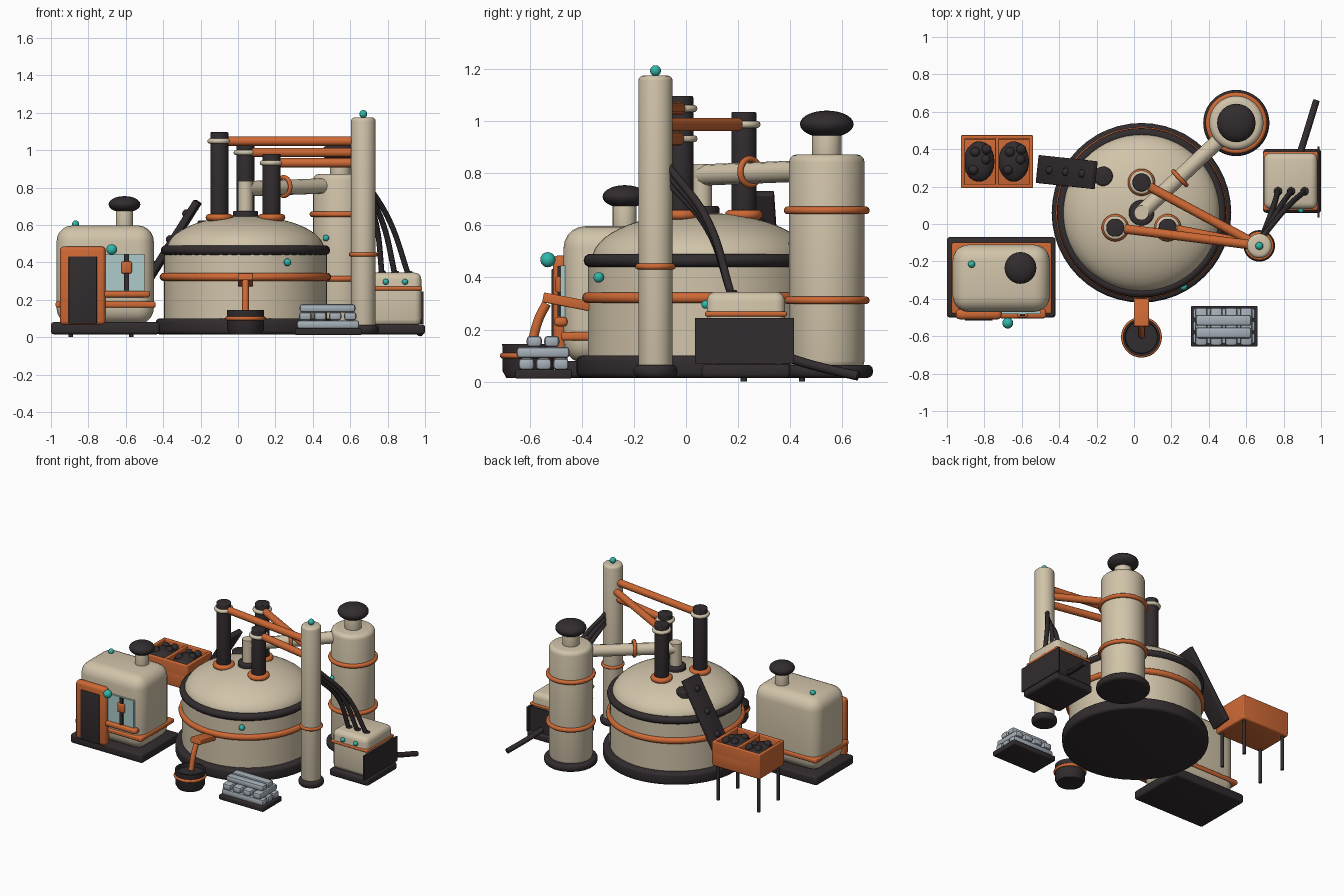
import bpy, math
from mathutils import Vector

if "Cube" in bpy.data.objects:
    bpy.data.objects.remove(bpy.data.objects["Cube"])


def material(name, rgb):
    m = bpy.data.materials.new(name)
    m.diffuse_color = (*rgb, 1)
    m.use_nodes = True
    m.node_tree.nodes["Principled BSDF"].inputs["Base Color"].default_value = m.diffuse_color
    return m


CREAM = material("cream paint", (0.64, 0.55, 0.40))
ORANGE = material("orange paint", (0.62, 0.14, 0.035))
DARK = material("dark iron", (0.032, 0.025, 0.027))
TEAL = material("teal lamp", (0.03, 0.48, 0.40))
STEEL = material("pale steel", (0.38, 0.43, 0.48))
GLASS = material("pale glass", (0.42, 0.60, 0.60))


def finish(name, mat, smooth=True):
    o = bpy.context.object
    o.name = name
    o.data.materials.append(mat)
    if smooth:
        bpy.ops.object.shade_smooth_by_angle(angle=math.radians(40))
    return o


def box(name, mat, lo, hi, bevel=0.0, segs=3):
    """Box between two corners, with optional rounded edges."""
    lo, hi = Vector(lo), Vector(hi)
    bpy.ops.mesh.primitive_cube_add(size=1, location=(lo + hi) / 2)
    o = bpy.context.object
    o.scale = hi - lo
    bpy.ops.object.transform_apply(location=False, rotation=False)
    if bevel:
        b = o.modifiers.new("round", "BEVEL")
        b.width, b.segments = bevel, segs
        bpy.ops.object.modifier_apply(modifier="round")
    return finish(name, mat)


def lathe(name, mat, centre, profile, n=48):
    """Revolve (radius, z) points about a vertical axis."""
    verts, faces = [], []
    for r, z in profile:
        for i in range(n):
            a = 2 * math.pi * i / n
            verts.append((r * math.cos(a), r * math.sin(a), z))
    for k in range(len(profile) - 1):
        for i in range(n):
            j = (i + 1) % n
            faces.append((k * n + i, k * n + j, (k + 1) * n + j, (k + 1) * n + i))
    faces.append(tuple(reversed(range(n))))
    faces.append(tuple(range((len(profile) - 1) * n, len(profile) * n)))
    me = bpy.data.meshes.new(name)
    me.from_pydata(verts, [], faces)
    o = bpy.data.objects.new(name, me)
    o.location = (*centre, 0)
    bpy.context.collection.objects.link(o)
    bpy.ops.object.select_all(action="DESELECT")
    o.select_set(True)
    bpy.context.view_layer.objects.active = o
    return finish(name, mat)


def drum(name, mat, centre, r, z0, z1, rnd=0.015):
    """Vertical cylinder with rounded rims."""
    steps = [math.radians(a) for a in (0, 30, 60, 90)]
    low = [(r - rnd + rnd * math.sin(a), z0 + rnd - rnd * math.cos(a)) for a in steps]
    high = [(r - rnd + rnd * math.cos(a), z1 - rnd + rnd * math.sin(a)) for a in steps]
    return lathe(name, mat, centre, low + high)


def ring(name, mat, loc, major, minor, axis=(0, 0, 1)):
    bpy.ops.mesh.primitive_torus_add(location=loc, major_radius=major, minor_radius=minor,
                                     major_segments=48, minor_segments=10,
                                     rotation=Vector(axis).to_track_quat("Z", "Y").to_euler())
    return finish(name, mat)


def ball(name, mat, loc, size):
    bpy.ops.mesh.primitive_uv_sphere_add(segments=24, ring_count=14, radius=1, location=loc)
    bpy.context.object.scale = size if isinstance(size, tuple) else (size,) * 3
    return finish(name, mat)


def tube(name, mat, pts, r, curved=False):
    """Round pipe through points, straight or bent smoothly."""
    cu = bpy.data.curves.new(name, "CURVE")
    cu.dimensions, cu.bevel_depth, cu.bevel_resolution, cu.use_fill_caps = "3D", r, 4, True
    cu.resolution_u = 8
    if curved:
        sp = cu.splines.new("BEZIER")
        sp.bezier_points.add(len(pts) - 1)
        for p, co in zip(sp.bezier_points, pts):
            p.co, p.handle_left_type, p.handle_right_type = co, "AUTO", "AUTO"
    else:
        sp = cu.splines.new("POLY")
        sp.points.add(len(pts) - 1)
        for p, co in zip(sp.points, pts):
            p.co = (*co, 1)
    o = bpy.data.objects.new(name, cu)
    bpy.context.collection.objects.link(o)
    bpy.ops.object.select_all(action="DESELECT")
    o.select_set(True)
    bpy.context.view_layer.objects.active = o
    bpy.ops.object.convert(target="MESH")
    return finish(name, mat)


# Furnace vessel: base, shell, bands and domed roof
V = (0.04, 0.06)
drum("vessel_base", DARK, V, 0.48, 0.015, 0.10, 0.02)
lathe("vessel_shell", CREAM, V, [(0.435, 0.09), (0.435, 0.47), (0.40, 0.48)], 64)
ring("vessel_orange_band", ORANGE, (*V, 0.322), 0.437, 0.022)
ring("vessel_dark_rim", DARK, (*V, 0.465), 0.427, 0.026)
dome = [(0.42 * math.cos(t), 0.47 + 0.178 * math.sin(t)) for t in [i * math.pi / 26 for i in range(13)]]
lathe("vessel_roof", CREAM, V, dome, 64)
drum("roof_port", DARK, V, 0.068, 0.62, 0.675, 0.01)
ball("vessel_lamp", TEAL, (0.265, -0.335, 0.40), 0.02)

# Tall mast
M = (0.67, -0.117)
drum("mast_foot", DARK, M, 0.084, 0.015, 0.065, 0.02)
drum("mast", CREAM, M, 0.066, 0.05, 1.175, 0.02)
ring("mast_band", ORANGE, (*M, 0.442), 0.066, 0.012)
ball("mast_lamp", TEAL, (*M, 1.193), 0.021)

# Three electrodes, each with a clamp arm to the mast
for x, y, top in ((-0.10, -0.02, 1.096), (0.04, 0.222, 1.035), (0.18, -0.02, 0.98)):
    drum("electrode", DARK, (x, y), 0.048, 0.55, top, 0.006)
    ring("electrode_seal", ORANGE, (x, y, 0.64), 0.054, 0.019)
    ring("electrode_clamp", CREAM, (x, y, top - 0.048), 0.05, 0.014)
    d = (Vector(M) - Vector((x, y))).normalized() * 0.05
    tube("clamp_arm", ORANGE, [(x + d.x, y + d.y, top - 0.048), (*M, top - 0.048)], 0.025)

# Exhaust duct from the roof to the filter tower
tube("exhaust_riser", CREAM, [(0.04, 0.06, 0.64), (0.04, 0.06, 0.835)], 0.04)
tube("exhaust_duct", CREAM, [(0.04, 0.06, 0.793), (0.50, 0.49, 0.81)], 0.041)
ring("duct_flange", ORANGE, (0.245, 0.245, 0.805), 0.05, 0.012, (0.46, 0.43, 0.015))

# Filter tower with mushroom cap
T = (0.547, 0.54)
drum("tower_foot", DARK, T, 0.177, 0.015, 0.065, 0.02)
drum("tower", CREAM, T, 0.145, 0.05, 0.872, 0.03)
for z in (0.312, 0.657):
    ring("tower_band", ORANGE, (*T, z), 0.15, 0.015)
drum("tower_neck", CREAM, T, 0.056, 0.85, 0.96, 0.005)
ball("tower_cap", DARK, (*T, 0.988), (0.103, 0.103, 0.052))
ball("tower_lamp", TEAL, (0.47, 0.41, 0.53), 0.017)

# Control cabin
box("cabin_base", DARK, (-1.0, -0.50, 0.015), (-0.42, -0.07, 0.08), 0.015)
box("cabin_body", CREAM, (-0.97, -0.47, 0.07), (-0.45, -0.11, 0.597), 0.085, 5)
box("cabin_band", ORANGE, (-0.975, -0.48, 0.158), (-0.44, -0.10, 0.19), 0.01)
box("door_frame", ORANGE, (-0.953, -0.51, 0.065), (-0.708, -0.455, 0.485), 0.022)
box("door_panel", DARK, (-0.905, -0.516, 0.072), (-0.755, -0.50, 0.432), 0.005)
box("window", GLASS, (-0.71, -0.482, 0.24), (-0.50, -0.465, 0.445))
box("window_sill", ORANGE, (-0.72, -0.505, 0.212), (-0.47, -0.455, 0.248), 0.014)
box("window_bar", DARK, (-0.609, -0.492, 0.25), (-0.583, -0.475, 0.443))
box("window_latch", ORANGE, (-0.624, -0.50, 0.34), (-0.568, -0.478, 0.405), 0.01)
ball("door_lamp", TEAL, (-0.675, -0.53, 0.468), 0.029)
ball("roof_lamp", TEAL, (-0.868, -0.215, 0.605), 0.019)
drum("cabin_vent_neck", CREAM, (-0.607, -0.235), 0.046, 0.57, 0.68, 0.005)
ball("cabin_vent_cap", DARK, (-0.607, -0.235, 0.71), (0.085, 0.085, 0.044))

# Tapping spout, metal stream and ladle
o = box("tapping_spout", ORANGE, (0.0, -0.55, 0.287), (0.08, -0.36, 0.325), 0.006)
o.rotation_euler.x = math.radians(-11)
tube("metal_stream", ORANGE, [(0.04, -0.535, 0.30), (0.04, -0.565, 0.24), (0.04, -0.595, 0.13)], 0.018, True)
L = (0.04, -0.605)
lathe("ladle", DARK, L, [(0.085, 0.015), (0.098, 0.04), (0.10, 0.145), (0.088, 0.145), (0.085, 0.12), (0.01, 0.118)])
ring("ladle_band", ORANGE, (*L, 0.10), 0.098, 0.011)

# Ingot pallet: three crossed layers
box("pallet", DARK, (0.305, -0.655, 0.012), (0.66, -0.438, 0.047), 0.006)
for y in (-0.612, -0.546, -0.48):
    box("ingot_low", STEEL, (0.315, y - 0.03, 0.045), (0.648, y + 0.03, 0.09), 0.014, 2)
for x in (0.36, 0.44, 0.52, 0.60):
    box("ingot_middle", STEEL, (x - 0.033, -0.65, 0.09), (x + 0.033, -0.447, 0.134), 0.014, 2)
for y in (-0.582, -0.515):
    box("ingot_top", STEEL, (0.33, y - 0.029, 0.133), (0.628, y + 0.029, 0.176), 0.014, 2)

# Transformer with side panels, lamps and cables
box("transformer_base", DARK, (0.69, 0.06, 0.015), (1.0, 0.40, 0.068), 0.015)
box("transformer_body", CREAM, (0.695, 0.08, 0.06), (0.98, 0.38, 0.345), 0.035)
box("transformer_band", ORANGE, (0.69, 0.073, 0.25), (0.985, 0.387, 0.27), 0.008)
box("side_panel", DARK, (0.98, 0.035, 0.07), (0.992, 0.415, 0.245))
box("back_panel", DARK, (0.70, 0.378, 0.07), (0.985, 0.388, 0.245))
for x in (0.79, 0.893):
    ball("transformer_lamp", TEAL, (x, 0.075, 0.296), 0.016)
for x, z in ((0.77, 0.77), (0.84, 0.80), (0.912, 0.83)):
    tube("power_cable", DARK, [(0.685, -0.07, z), ((0.685 + x) / 2 + 0.015, 0.085, 0.60 + (z - 0.8) / 2),
                               (x, 0.175, 0.33)], 0.015, True)
    ring("cable_gland", DARK, (x, 0.175, 0.345), 0.014, 0.008)
tube("ground_cable", DARK, [(0.885, 0.37, 0.10), (0.92, 0.48, 0.065), (0.975, 0.66, 0.022)], 0.018, True)

# Scrap hopper on four legs, open on top with a divider
X0, X1, Y0, Y1 = -0.925, -0.54, 0.192, 0.475
box("hopper_floor", ORANGE, (X0, Y0, 0.25), (X1, Y1, 0.36), 0.012)
for a, b in ((X0, X0 + 0.022), (X1 - 0.022, X1), (-0.742, -0.722)):
    box("hopper_wall", ORANGE, (a, Y0, 0.27), (b, Y1, 0.43), 0.006)
for a, b in ((Y0, Y0 + 0.022), (Y1 - 0.022, Y1)):
    box("hopper_wall", ORANGE, (X0, a, 0.27), (X1, b, 0.43), 0.006)
for x in (X0 + 0.03, X1 - 0.03):
    for y in (Y0 + 0.03, Y1 - 0.03):
        tube("hopper_leg", DARK, [(x, y, 0), (x, y, 0.26)], 0.012)
for x in (-0.828, -0.643):
    ball("scrap_heap", DARK, (x, 0.334, 0.39), (0.082, 0.108, 0.045))
    for dx, dy in ((-0.03, -0.045), (0.035, 0.01), (-0.02, 0.05), (0.04, 0.065)):
        ball("scrap_lump", DARK, (x + dx, 0.334 + dy, 0.42), 0.027)

# Charging conveyor rising from the hopper to the roof
lo, hi = Vector((-0.505, 0.293, 0.265)), Vector((-0.215, 0.262, 0.725))
o = box("conveyor", DARK, (-0.075, -0.018, 0), (0.075, 0.018, (hi - lo).length), 0.006)
d = (hi - lo).normalized()
side = Vector((0, 0, 1)).cross(d).normalized()
out = d.cross(side)
from mathutils import Matrix
rot = Matrix((side, out, d)).transposed()
if rot.determinant() < 0:
    rot = Matrix((-side, out, d)).transposed()
o.matrix_world = Matrix.Translation((lo + hi) / 2) @ rot.to_4x4()
for t in (0.24, 0.54, 0.84):
    ball("conveyor_load", DARK, lo.lerp(hi, t) + out * 0.018 * (1 if out.z > 0 else -1), 0.022)
drum("charging_port", DARK, (-0.165, 0.255), 0.052, 0.54, 0.625, 0.012)
